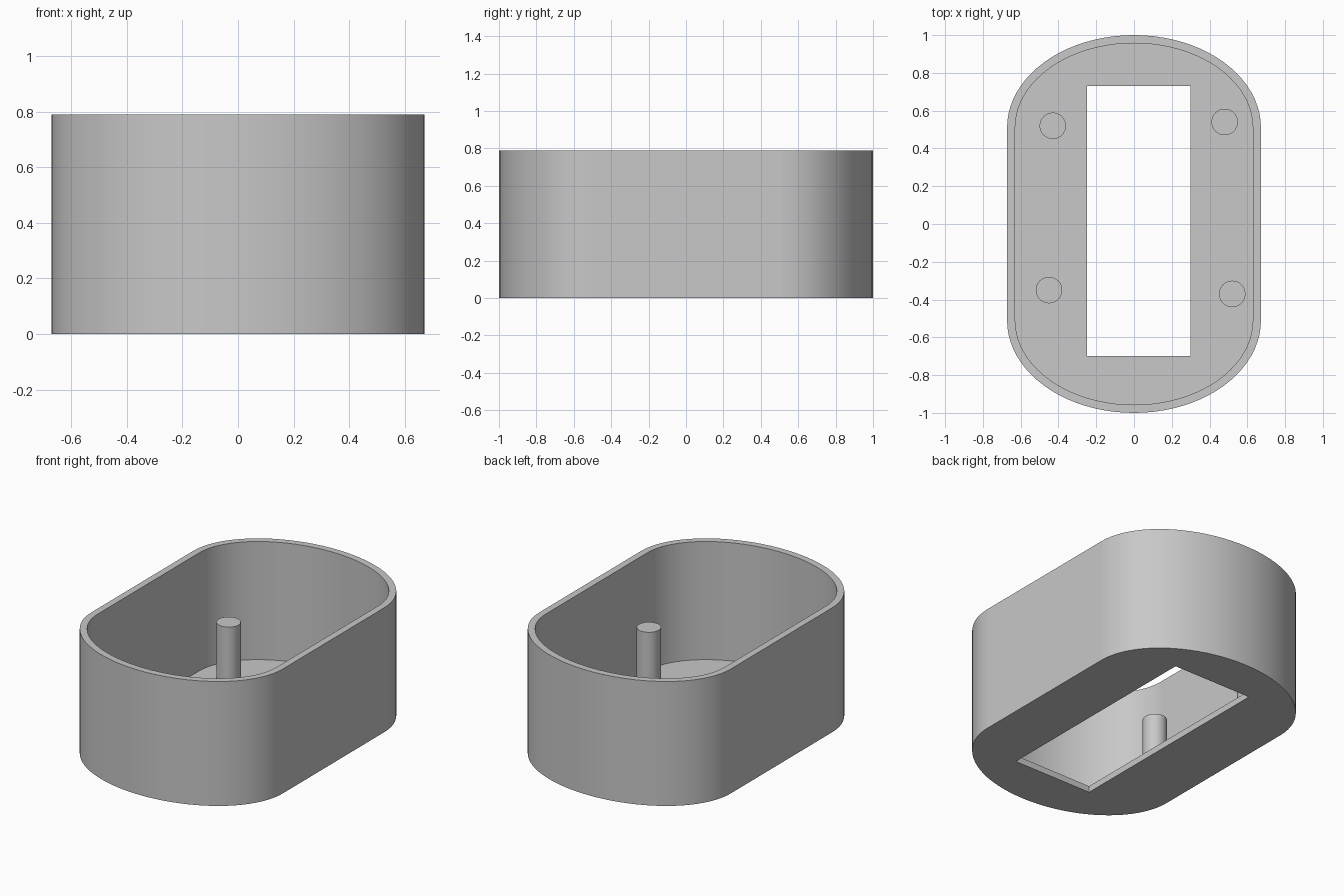
import bpy, bmesh, math

if "Cube" in bpy.data.objects:
    bpy.data.objects.remove(bpy.data.objects["Cube"])

HEIGHT, FLOOR, WALL = 0.79, 0.04, 0.043
HALF_W, HALF_L, STRAIGHT = 0.672, 1.0, 0.51
ARC_STEPS = 40

grey = bpy.data.materials.new("plain grey")
grey.use_nodes = True
grey.diffuse_color = (0.577, 0.577, 0.577, 1)
grey.node_tree.nodes["Principled BSDF"].inputs["Base Color"].default_value = grey.diffuse_color


def finish(bm, name):
    """Turn a bmesh into a smooth object with crisp edges."""
    bmesh.ops.recalc_face_normals(bm, faces=bm.faces)
    mesh = bpy.data.meshes.new(name)
    bm.to_mesh(mesh)
    bm.free()
    mesh.materials.append(grey)
    mesh.shade_smooth()
    mesh.set_sharp_from_angle(angle=math.radians(30))
    obj = bpy.data.objects.new(name, mesh)
    bpy.context.collection.objects.link(obj)
    return obj


def oval(inset):
    """Straight sides closed by a half ellipse at each end."""
    points = []
    for side in (1, -1):
        for i in range(ARC_STEPS + 1):
            a = math.pi * i / ARC_STEPS
            x = (HALF_W - inset) * math.cos(a)
            y = STRAIGHT + (HALF_L - STRAIGHT - inset) * math.sin(a)
            points.append((side * x, side * y))
    return points


def ring(bm, points, z):
    """Vertices of a closed loop at one height."""
    return [bm.verts.new((x, y, z)) for x, y in points]


def cap(bm, border, cut):
    """Flat face between a border loop and the loop of a hole."""
    edges = [bm.edges.new((v, loop[i - 1]))
             for loop in (border, cut) for i, v in enumerate(loop)]
    bmesh.ops.triangle_fill(bm, edges=edges, use_beauty=True)


def band(bm, lower, upper):
    """Strip of quads joining two matching loops."""
    for i in range(len(lower)):
        bm.faces.new((lower[i - 1], lower[i], upper[i], upper[i - 1]))


# Open tray: floor with a rectangular opening, outer wall, rim, inner wall
bm = bmesh.new()
outer, inner = oval(0), oval(WALL)
opening = [(-0.25, -0.70), (0.30, -0.70), (0.30, 0.73), (-0.25, 0.73)]
shell = [ring(bm, outer, 0), ring(bm, outer, HEIGHT),
         ring(bm, inner, HEIGHT), ring(bm, inner, FLOOR)]
hole = [ring(bm, opening, 0), ring(bm, opening, FLOOR)]
cap(bm, shell[0], hole[0])
cap(bm, shell[-1], hole[1])
for lower, upper in [*zip(shell, shell[1:]), hole]:
    band(bm, lower, upper)
tray = finish(bm, "tray")

# Crisp seams where the straight sides meet the rounded ends
for edge in tray.data.edges:
    a, b = (tray.data.vertices[i].co for i in edge.vertices)
    vertical = abs(a.x - b.x) + abs(a.y - b.y) < 0.001
    if vertical and abs(abs(a.y) - STRAIGHT) < 0.001:
        edge.use_edge_sharp = True

# Four support posts standing on the floor
POST_TOP, POST_BASE = 0.40, 0.02
posts = {"back_right_post": (-0.43, 0.52), "back_left_post": (0.48, 0.54),
         "front_right_post": (-0.45, -0.35), "front_left_post": (0.52, -0.37)}
for name, (x, y) in posts.items():
    bm = bmesh.new()
    bmesh.ops.create_cone(bm, cap_ends=True, segments=32, radius1=0.07,
                          radius2=0.07, depth=POST_TOP - POST_BASE)
    post = finish(bm, name)
    post.location = (x, y, (POST_TOP + POST_BASE) / 2)
